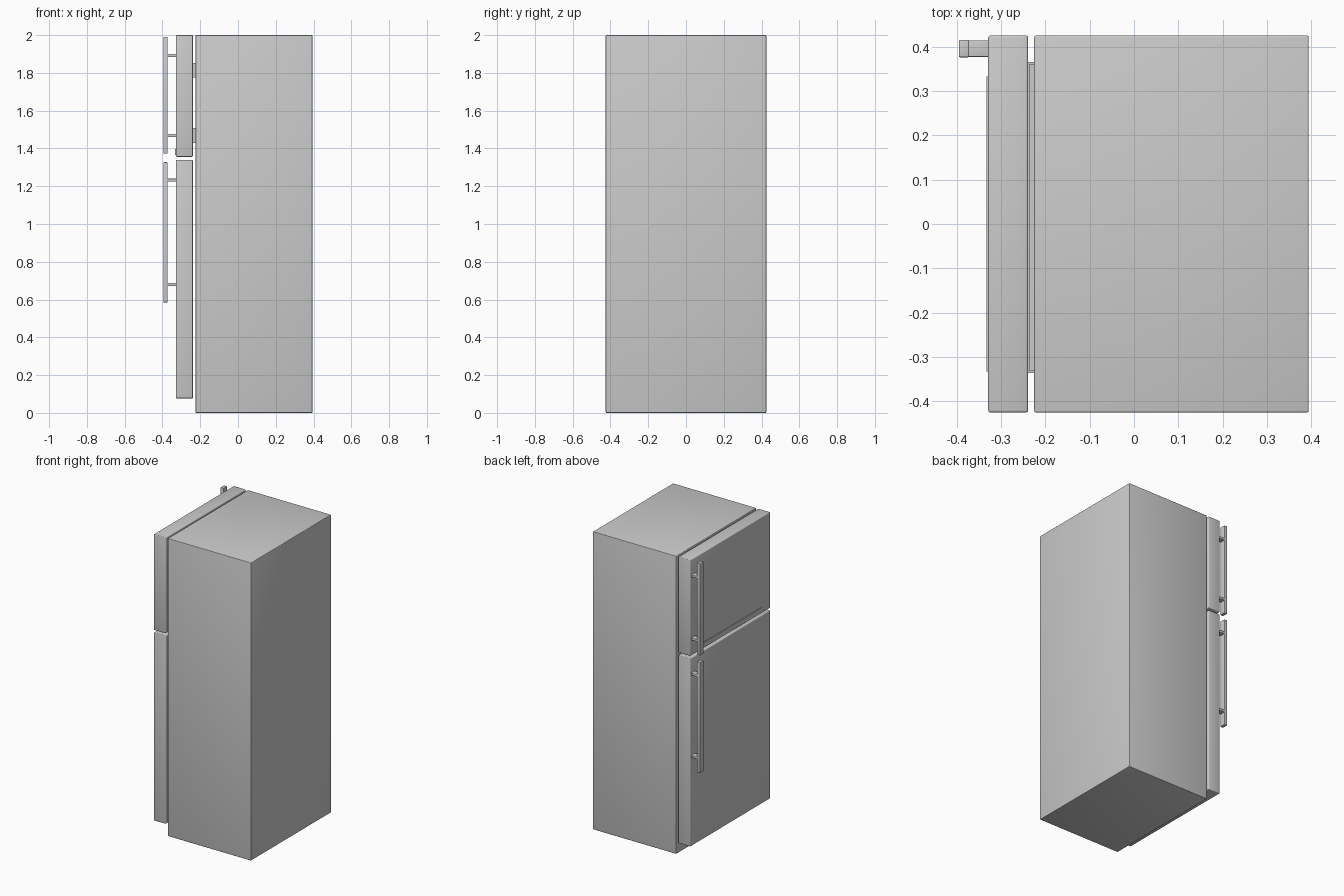
import bpy, bmesh
from mathutils import Vector

if "Cube" in bpy.data.objects:
    bpy.data.objects.remove(bpy.data.objects["Cube"])


def box(name, lo, hi, bevel=0.0, tray=0.0):
    """Box between two corners, with optional rounded edges or a hollowed top."""
    lo, hi = Vector(lo), Vector(hi)
    size, mid = hi - lo, (lo + hi) / 2
    bm = bmesh.new()
    bmesh.ops.create_cube(bm, size=1)
    bmesh.ops.scale(bm, vec=size, verts=bm.verts)
    if tray:
        top = max(bm.faces, key=lambda f: f.calc_center_median().z)
        bmesh.ops.inset_region(bm, faces=[top], thickness=tray)
        ext = bmesh.ops.extrude_discrete_faces(bm, faces=[top])["faces"]
        verts = list({v for f in ext for v in f.verts})
        bmesh.ops.translate(bm, vec=(0, 0, tray - size.z), verts=verts)
    if bevel:
        bmesh.ops.bevel(bm, geom=bm.edges[:], offset=bevel, segments=3,
                        profile=0.5, affect='EDGES')
    mesh = bpy.data.meshes.new(name)
    bm.to_mesh(mesh)
    bm.free()
    ob = bpy.data.objects.new(name, mesh)
    ob.location = mid
    bpy.context.collection.objects.link(ob)
    if bevel:
        bpy.ops.object.select_all(action='DESELECT')
        ob.select_set(True)
        bpy.context.view_layer.objects.active = ob
        bpy.ops.object.shade_smooth_by_angle()
    return ob


# Cabinet with two compartments open towards the doors (-x)
cabinet = box("cabinet", (-0.225, -0.425, 0), (0.394, 0.425, 2), 0.004)
for name, z0, z1 in (("freezer", 1.39, 1.95), ("fridge", 0.13, 1.31)):
    cutter = box(name + "_cutter", (-0.3, -0.38, z0), (0.34, 0.38, z1))
    cutter.hide_render = True
    cutter.hide_set(True)
    cut = cabinet.modifiers.new(name, 'BOOLEAN')
    cut.object = cutter
    cut.operation = 'DIFFERENCE'
    cut.solver = 'EXACT'

# Doors, each with a bar handle on two posts
# name, door z range, handle z range, post heights
doors = (("upper", (1.356, 2.0), (1.373, 1.99), (1.468, 1.892)),
         ("lower", (0.077, 1.34), (0.585, 1.327), (0.68, 1.232)))
for name, (d0, d1), (h0, h1), posts in doors:
    box(name + "_door", (-0.329, -0.425, d0), (-0.239, 0.425, d1), 0.005)
    box(name + "_handle", (-0.395, 0.376, h0), (-0.372, 0.415, h1), 0.003)
    for i, z in enumerate(posts):
        box(f"{name}_handle_post_{i + 1}", (-0.375, 0.377, z - 0.008),
            (-0.326, 0.414, z + 0.008), 0.002)

# Thin trim strip along the bottom of the upper door
box("trim_strip", (-0.333, -0.333, 1.364), (-0.327, 0.333, 1.396))

# Bins on the inside of the upper door
for i, (z0, z1) in enumerate(((1.43, 1.508), (1.775, 1.852))):
    box(f"door_bin_{i + 1}", (-0.241, -0.336, z0), (-0.13, 0.365, z1), tray=0.008)
